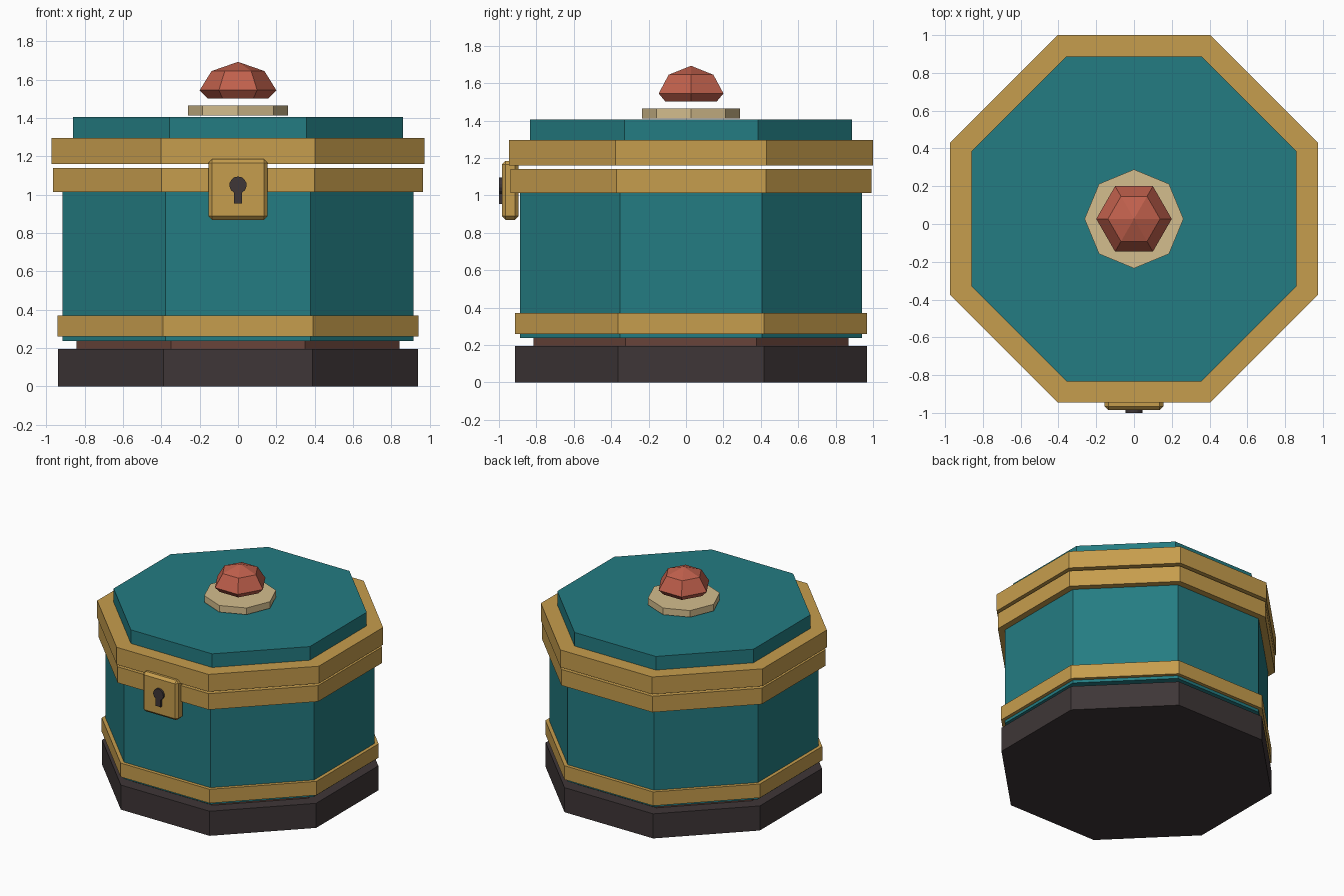
import bpy
import bmesh
import math
from mathutils import Matrix

cube = bpy.data.objects.get("Cube")
if cube:
    bpy.data.objects.remove(cube, do_unlink=True)

CENTRE_Y = 0.027


def linear(c):
    c /= 255
    return c / 12.92 if c <= 0.04045 else ((c + 0.055) / 1.055) ** 2.4


def material(name, *srgb):
    mat = bpy.data.materials.new(name)
    mat.use_nodes = True
    colour = (*map(linear, srgb), 1)
    mat.diffuse_color = colour
    mat.node_tree.nodes["Principled BSDF"].inputs["Base Color"].default_value = colour
    return mat


teal = material("teal", 36, 124, 130)
gold = material("gold", 198, 157, 77)
dark = material("charcoal", 62, 54, 55)
brown = material("brown", 104, 68, 58)
cream = material("cream", 212, 189, 141)
red = material("red", 192, 96, 76)


def finish(name, bm, mat):
    bmesh.ops.recalc_face_normals(bm, faces=bm.faces)
    mesh = bpy.data.meshes.new(name)
    bm.to_mesh(mesh)
    bm.free()
    mesh.materials.append(mat)
    obj = bpy.data.objects.new(name, mesh)
    bpy.context.collection.objects.link(obj)
    return obj


def stack(name, sides, profile, mat, turn=0.0):
    """Closed faceted solid through (radius, z) rings; radius 0 is a tip."""
    bm = bmesh.new()
    rings = []
    for radius, z in profile:
        count = sides if radius else 1
        rings.append([bm.verts.new((radius * math.cos(turn + math.tau * i / sides),
                                    CENTRE_Y + radius * math.sin(turn + math.tau * i / sides), z))
                      for i in range(count)])
    for low, high in zip(rings, rings[1:]):
        for i in range(sides):
            j = (i + 1) % sides
            top = [high[j], high[i]] if len(high) > 1 else high
            bm.faces.new([low[i], low[j], *top])
    bm.faces.new(rings[0])
    if len(rings[-1]) > 1:
        bm.faces.new(rings[-1])
    return finish(name, bm, mat)


def octagon(name, apothem, bottom, top, mat):
    """Octagonal slab with a flat side facing the front."""
    radius = apothem / math.cos(math.pi / 8)
    return stack(name, 8, [(radius, bottom), (radius, top)], mat, math.pi / 8)


# Box body, bands and lid
octagon("base", 0.94, 0, 0.195, dark)
octagon("base_neck", 0.843, 0.195, 0.237, brown)
octagon("body", 0.915, 0.237, 1.13, teal)
octagon("lower_band", 0.942, 0.26, 0.37, gold)
octagon("rim_band", 0.965, 1.013, 1.14, gold)
octagon("lid_band", 0.973, 1.16, 1.297, gold)
octagon("lid_top", 0.861, 1.297, 1.405, teal)

# Knob: setting and gem
stack("gem_setting", 8, [(0.262, 1.412), (0.262, 1.465)], cream)
stack("gem", 6, [(0.16, 1.503), (0.2, 1.545), (0.138, 1.645), (0, 1.693)], red)

# Lock plate with chamfered edges
bm = bmesh.new()
bmesh.ops.create_cube(bm, size=1, matrix=Matrix.Translation((0, -0.94, 1.027))
                      @ Matrix.Diagonal((0.31, 0.09, 0.316, 1)))
bmesh.ops.bevel(bm, geom=bm.edges[:], offset=0.02, segments=1, affect='EDGES')
finish("lock_plate", bm, gold)

# Keyhole: round head joined to a straight slot in one outline
HEAD, SLOT, HEAD_Z, SLOT_Z = 0.045, 0.022, 1.05, 0.955
start = -math.pi / 2 + math.asin(SLOT / HEAD)
sweep = math.tau - 2 * math.asin(SLOT / HEAD)
outline = [(SLOT, SLOT_Z)]
for i in range(13):
    a = start + sweep * i / 12
    outline.append((HEAD * math.cos(a), HEAD_Z + HEAD * math.sin(a)))
outline.append((-SLOT, SLOT_Z))
bm = bmesh.new()
front = [bm.verts.new((x, -1.0, z)) for x, z in outline]
back = [bm.verts.new((x, -0.98, z)) for x, z in outline]
bm.faces.new(front)
bm.faces.new(back)
for i in range(len(outline)):
    j = (i + 1) % len(outline)
    bm.faces.new([front[i], front[j], back[j], back[i]])
finish("keyhole", bm, dark)
